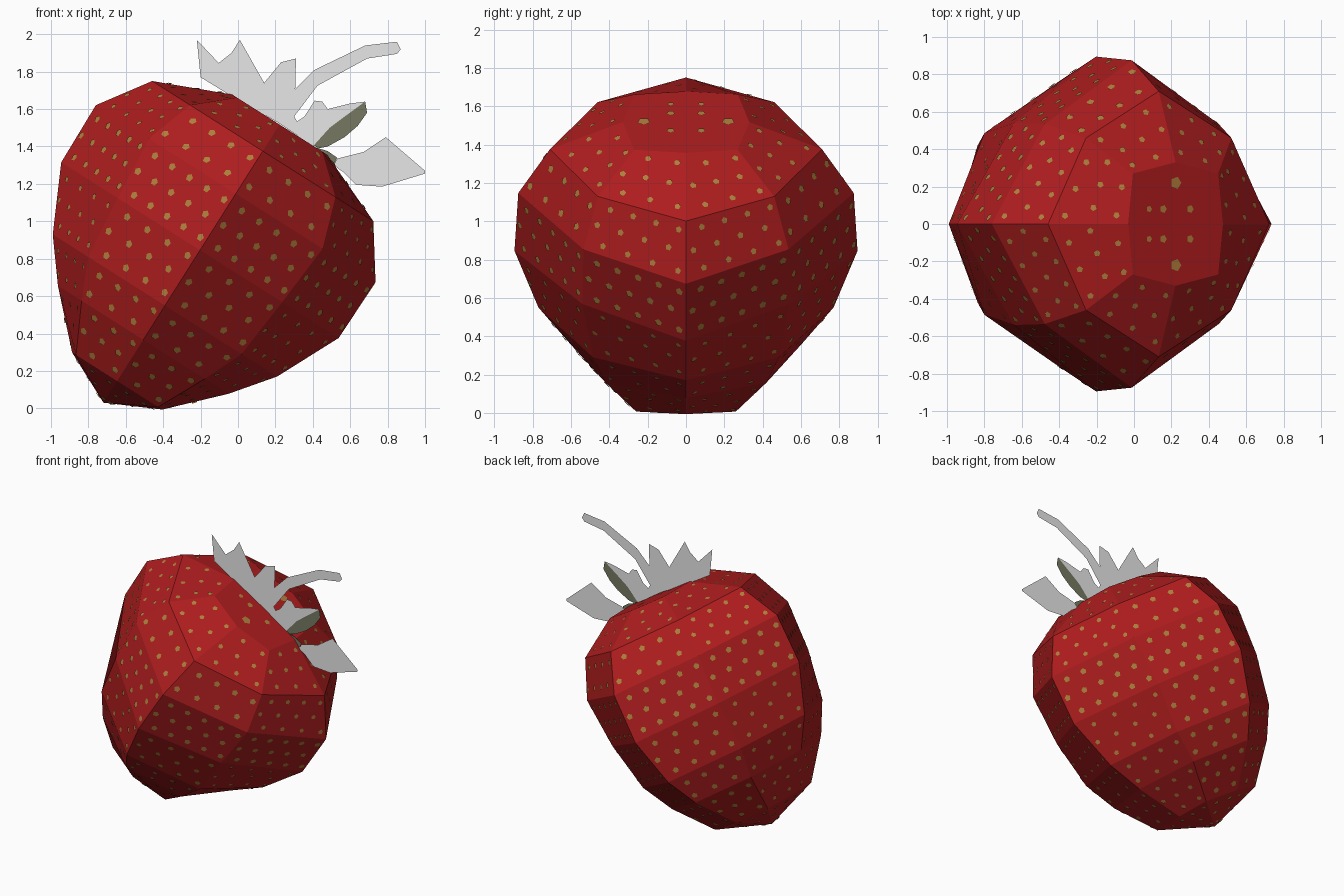
import bpy, bmesh, math
from mathutils import Vector
from mathutils.bvhtree import BVHTree

if "Cube" in bpy.data.objects:
    bpy.data.objects.remove(bpy.data.objects["Cube"])


def material(name, rgb):
    m = bpy.data.materials.new(name)
    m.diffuse_color = (*rgb, 1)
    m.use_nodes = True
    m.node_tree.nodes["Principled BSDF"].inputs["Base Color"].default_value = m.diffuse_color
    return m


RED = material("berry red", (0.42, 0.012, 0.013))
TAN = material("seed tan", (0.42, 0.21, 0.045))
GREY = material("leaf grey", (0.8, 0.8, 0.8))
OLIVE = material("leaf olive", (0.18, 0.19, 0.12))


def finish(bm, name, mat):
    me = bpy.data.meshes.new(name)
    bm.to_mesh(me)
    ob = bpy.data.objects.new(name, me)
    me.materials.append(mat)
    bpy.context.collection.objects.link(ob)
    return ob


# Tilted axis of the berry: depth t below the top, u across, y sideways
TOP = Vector((0.23, 0, 1.53))
AXIS = Vector((0.535, 0, 0.845)).normalized()
SIDE = Vector((0.845, 0, -0.535)).normalized()


def place(t, u, y):
    return TOP - AXIS * t + SIDE * u + Vector((0, y, 0))


# Rings: depth, mid radius across, mid radius sideways, corner u, corner y
rings = [(0.015, 0.30, 0.33, 0.27, 0.27),
         (0.183, 0.70, 0.71, 0.46, 0.46),
         (0.453, 0.885, 0.875, 0.55, 0.535),
         (0.81, 0.878, 0.895, 0.52, 0.54),
         (1.16, 0.71, 0.77, 0.485, 0.485),
         (1.377, 0.54, 0.61, 0.39, 0.42),
         (1.638, 0.285, 0.33, 0.26, 0.26)]


def ring_points(t, a, b, c, d):
    return [place(t, u, y) for u, y in ((a, 0), (c, d), (0, b), (-c, d),
                                        (-a, 0), (-c, -d), (0, -b), (c, -d))]


loops = [ring_points(*r) for r in rings]
tip = place(1.775, 0, 0)

# Berry body
bm = bmesh.new()
vl = [[bm.verts.new(p) for p in lp] for lp in loops]
vt = bm.verts.new(tip)
bm.faces.new(vl[0])
for A, B in zip(vl, vl[1:]):
    for i in range(8):
        j = (i + 1) % 8
        bm.faces.new((A[i], A[j], B[j], B[i]))
for i in range(8):
    bm.faces.new((vl[-1][i], vl[-1][(i + 1) % 8], vt))
bmesh.ops.recalc_face_normals(bm, faces=bm.faces)
tree = BVHTree.FromBMesh(bm)
finish(bm, "berry_body", RED)

# Seeds: flat five-sided spots in staggered rows on each panel
sb = bmesh.new()


def spot(loc, n, e1, r):
    e2 = n.cross(e1)
    sb.faces.new([sb.verts.new(loc + n * 0.005 + e1 * math.cos(k * math.tau / 5) * r
                               + e2 * math.sin(k * math.tau / 5) * r) for k in range(5)])


bands = loops + [[tip] * 8]
for A, B in zip(bands, bands[1:]):
    for i in range(8):
        j = (i + 1) % 8
        rows = max(1, round(((A[i] + A[j]) - (B[i] + B[j])).length / 2 / 0.12))
        for row in range(rows):
            f = (row + 0.5) / rows
            L, R = A[i].lerp(B[i], f), A[j].lerp(B[j], f)
            cols = max(1, round((R - L).length / 0.14))
            for c in range(cols):
                p = L.lerp(R, (c + 0.5 + 0.2 * (-1) ** row) / cols)
                loc, n, _, _ = tree.find_nearest(p)
                # panels facing the two sides carry the larger seeds
                r = 0.022 if abs(n.y) > 0.5 else 0.018
                spot(loc, n, (AXIS - n * AXIS.dot(n)).normalized(), r)

# Seeds on the flat top
for u, y, r in ((-0.17, 0.08, 0.018), (-0.08, 0.08, 0.022),
                (0.09, 0.08, 0.022), (0, 0.22, 0.034)):
    for s in (1, -1):
        spot(place(0.015, u, y * s), AXIS, SIDE, r)
finish(sb, "seeds", TAN)


# Flat leaves standing in the middle plane, outlines as x, z
def flat(name, mat, pts):
    b = bmesh.new()
    b.faces.new([b.verts.new((x, 0, z)) for x, z in pts])
    bmesh.ops.triangulate(b, faces=b.faces)
    finish(b, name, mat)


flat("leaf_crown", GREY, [
    (-0.22, 1.97), (-0.20, 1.77), (-0.02, 1.66), (0.21, 1.53), (0.30, 1.47),
    (0.40, 1.40), (0.49, 1.50), (0.57, 1.56), (0.68, 1.64), (0.60, 1.63),
    (0.48, 1.60), (0.45, 1.64), (0.41, 1.645), (0.355, 1.56), (0.31, 1.53),
    (0.30, 1.56), (0.27, 1.67), (0.31, 1.87), (0.23, 1.85), (0.14, 1.74),
    (0.01, 1.97), (-0.035, 1.90), (-0.05, 1.79)])
flat("stem", GREY, [
    (0.27, 1.67), (0.41, 1.81), (0.68, 1.94), (0.85, 1.96), (0.87, 1.92),
    (0.85, 1.895), (0.69, 1.87), (0.425, 1.725), (0.30, 1.56)])
flat("lower_leaf", GREY, [
    (0.53, 1.335), (0.67, 1.37), (0.79, 1.45), (0.73, 1.31), (1.0, 1.27),
    (1.0, 1.255), (0.77, 1.185), (0.63, 1.195), (0.56, 1.265), (0.51, 1.30)])
flat("curled_leaf", OLIVE, [
    (0.40, 1.41), (0.49, 1.50), (0.57, 1.56), (0.68, 1.64), (0.69, 1.58),
    (0.64, 1.51), (0.57, 1.45), (0.48, 1.40), (0.43, 1.39)])
flat("leaf_base", OLIVE, [
    (0.40, 1.40), (0.48, 1.375), (0.53, 1.34), (0.51, 1.30)])
